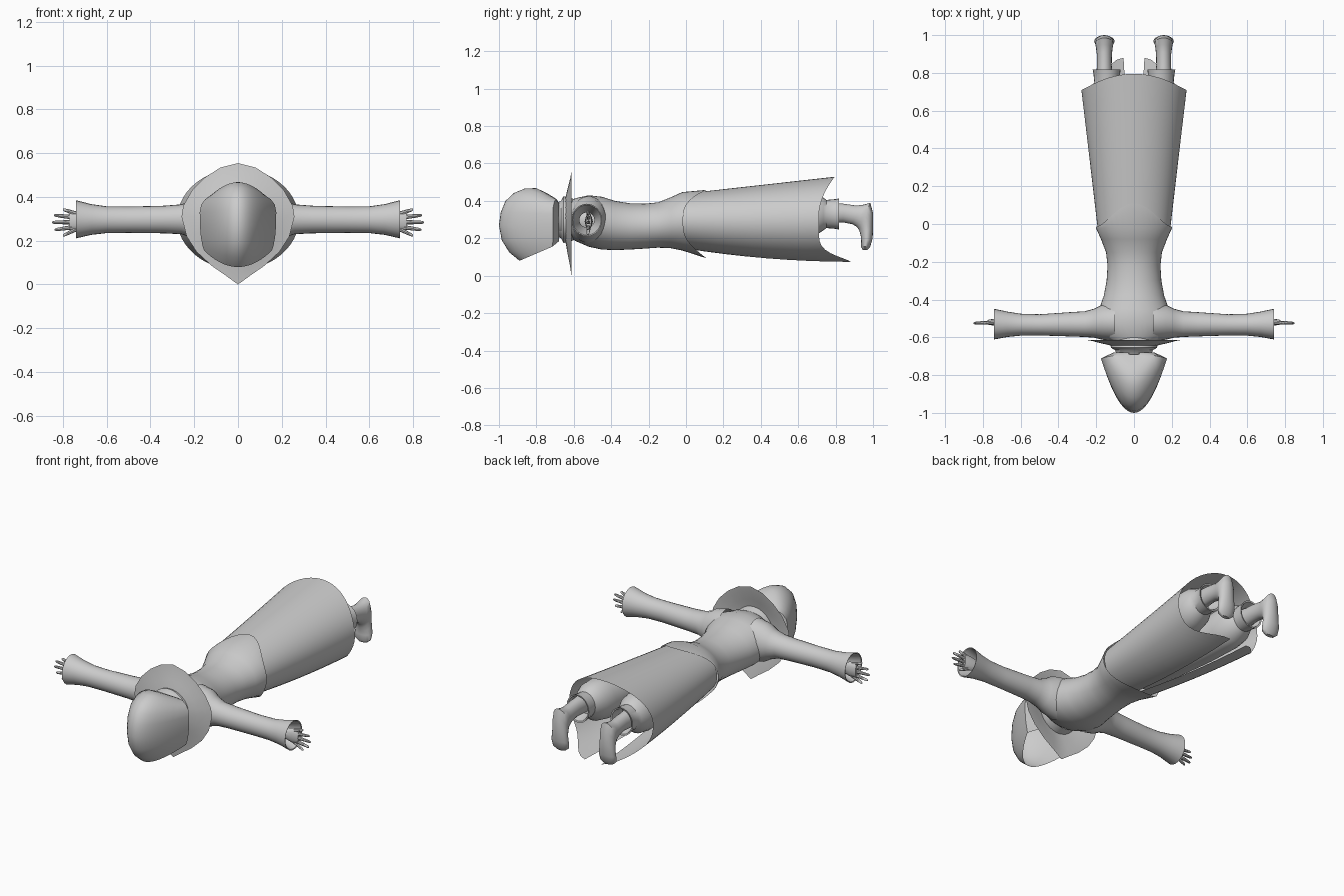
import bpy, bmesh, math
from mathutils import Vector as V


def make(name, rows, closed=True, caps=(), mirror=False, angle=40):
    """Skin equal-length rows of points into one surface."""
    bm = bmesh.new()
    vr = [[bm.verts.new(p) for p in r] for r in rows]
    n = len(vr[0])
    for a, b in zip(vr, vr[1:]):
        for i in range(n if closed else n - 1):
            j = (i + 1) % n
            bm.faces.new((a[i], a[j], b[j], b[i]))
    for c in caps:
        bm.faces.new(vr[c])
    bmesh.ops.remove_doubles(bm, verts=bm.verts, dist=0.0005)
    bmesh.ops.recalc_face_normals(bm, faces=bm.faces)
    me = bpy.data.meshes.new(name)
    bm.to_mesh(me)
    bm.free()
    ob = bpy.data.objects.new(name, me)
    bpy.context.collection.objects.link(ob)
    bpy.ops.object.select_all(action='DESELECT')
    ob.select_set(True)
    bpy.context.view_layer.objects.active = ob
    bpy.ops.object.shade_smooth_by_angle(angle=math.radians(angle))
    if mirror:
        ob.modifiers.new("mirror", 'MIRROR').use_mirror_merge = False
    return ob


def ring(c, u, v, n=24):
    c, u, v = V(c), V(u), V(v)
    return [c + u * math.cos(t) + v * math.sin(t)
            for t in (2 * math.pi * i / n for i in range(n))]


def body_ring(y, hw, lo, hi, n=40):
    return ring((0, y, (lo + hi) / 2), (hw, 0, 0), (0, 0, (hi - lo) / 2), n)


# Jacket torso with pointed hem front and back
torso = [body_ring(*s) for s in [
    (-.625, .11, .21, .40), (-.59, .18, .185, .415), (-.52, .20, .155, .43),
    (-.45, .185, .14, .422), (-.38, .16, .137, .40), (-.30, .145, .14, .387),
    (-.22, .14, .145, .385), (-.15, .148, .15, .392), (-.08, .175, .147, .42),
    (-.02, .202, .135, .447)]]
hem = []
for i, p in enumerate(torso[-1]):
    s = math.sin(2 * math.pi * i / 40)
    q = p.copy()
    q.y += .005 + .125 * abs(s) ** 3.5
    q.z += -.042 * abs(s) ** 4 if s < 0 else .012 * s ** 4
    hem.append(q)
make("jacket", torso + [hem])

# Long skirt, split down the front, with a curved hem
rows = []
NA, NV = 48, 8
for k in range(NV + 1):
    row = []
    for i in range(NA + 1):
        f = i / NA
        base = -math.pi / 2 + 2 * math.pi * f
        s = math.sin(base)
        end = .71 + (.085 * s * s if s > 0 else .17 * abs(s) ** 7)
        y = -.02 + (end + .02) * k / NV
        hw = .195 + .118 * y
        lo = .145 - .16 * y + .085 * y * y
        hi = .44 + .112 * y
        gap = (.003 + .06 * max(y, 0)) / hw
        a = -math.pi / 2 + gap + (2 * math.pi - 2 * gap) * f
        row.append((hw * math.cos(a), y, (lo + hi) / 2 + (hi - lo) / 2 * math.sin(a)))
    rows.append(row)
make("skirt", rows, closed=False)

# Neck band
make("neck", [body_ring(*s) for s in [
    (-.60, .115, .19, .41), (-.635, .125, .18, .42), (-.655, .122, .175, .425),
    (-.668, .10, .20, .40), (-.70, .09, .215, .385)]])

# Flat egg-shaped shoulder cape
half = [(0, .555), (.08, .535), (.15, .49), (.21, .43), (.25, .36), (.258, .31),
        (.235, .22), (.19, .15), (.12, .085), (.055, .04), (0, 0)]
outline = half + [(-x, z) for x, z in half[-2:0:-1]]
rows = []
for f, y in ((1, -.613), (.75, -.619), (.4, -.632), (0, -.645)):
    row = []
    for x, z in outline:
        d = V((x, z - .3)).normalized() * .115
        row.append((x * f + d.x * (1 - f), y, z * f + (.3 + d.y) * (1 - f)))
    rows.append(row)
make("shoulder_cape", rows)

# Hood: stacked pointed arches from the peak over the crown to the nape
arches = [  # apex y, apex z, end y, end z, half width
    (-.89, .08, -.715, .155, .155), (-.945, .125, -.712, .18, .163),
    (-.985, .19, -.712, .22, .17), (-1.0, .27, -.712, .27, .174),
    (-.99, .34, -.712, .33, .175), (-.965, .40, -.71, .365, .168),
    (-.92, .442, -.705, .39, .15), (-.86, .467, -.70, .405, .125),
    (-.80, .468, -.695, .41, .095), (-.74, .44, -.69, .408, .06),
    (-.692, .405, -.688, .403, .03)]
rows = []
for ay, az, ey, ez, w in arches:
    arc = []
    for i in range(-10, 11):
        s = i / 10
        f = abs(s) ** 2
        arc.append((w * s, ay + (ey - ay) * f, az + (ez - az) * f))
    lip = (w * .62, -.68, .3 + (ez - .3) * .8)
    rows.append([(-lip[0], lip[1], lip[2])] + arc + [lip])
make("hood", rows, closed=False)

# Sleeves with flared, turned-in cuffs
sleeve = [(.10, -.52, .10, .30, .125), (.17, -.52, .092, .30, .11),
          (.21, -.525, .077, .298, .085), (.26, -.53, .068, .298, .068),
          (.34, -.531, .064, .297, .063), (.50, -.534, .056, .296, .06),
          (.60, -.533, .058, .296, .061), (.67, -.531, .067, .297, .07),
          (.74, -.53, .081, .298, .087), (.738, -.53, .076, .298, .081),
          (.67, -.53, .055, .298, .058), (.60, -.53, .04, .298, .04)]
make("sleeve", [ring((x, cy, cz), (0, ry, 0), (0, 0, rz))
                for x, cy, ry, cz, rz in sleeve], mirror=True)

# Hands: flat palm and five tapered fingers
make("palm", [ring((x, -.52, .29), (0, ry, 0), (0, 0, rz), 12) for x, ry, rz in
              [(.60, .022, .028), (.68, .02, .03), (.73, .019, .045),
               (.77, .014, .042)]], caps=(-1,), mirror=True)
for k, (z0, tx, tz) in enumerate([(.255, .80, .223), (.265, .838, .25), (.285, .85, .284),
                                  (.305, .842, .317), (.322, .80, .343)]):
    a, b = V((.735, -.52, z0)), V((tx, -.525, tz))
    make("finger_%d" % (k + 1),
         [ring(a.lerp(b, f), (0, r, 0), (0, 0, r), 8)
          for f, r in ((0, .011), (.6, .009), (.93, .007), (1, .003))],
         caps=(-1,), mirror=True)

# Baggy trouser legs gathered into open cuffs
leg = [(-.02, .085, .08, .30), (.20, .10, .092, .30), (.45, .12, .105, .31),
       (.62, .135, .108, .32), (.69, .14, .10, .325), (.735, .142, .078, .33),
       (.75, .143, .067, .33), (.80, .144, .071, .33), (.818, .145, .074, .33),
       (.816, .145, .066, .33), (.75, .148, .05, .333)]
make("trouser_leg", [ring((x, y, z), (r, 0, 0), (0, 0, r * 1.12)) for y, x, r, z in leg],
     mirror=True)

# Boots: slices running from instep to heel and sole
boot = [((.74, .28), (.74, .392), .046), ((.84, .285), (.84, .385), .039),
        ((.89, .275), (.91, .375), .04), ((.912, .262), (.95, .38), .044),
        ((.925, .245), (.985, .39), .048), ((.93, .23), (.999, .34), .047),
        ((.935, .21), (1.0, .26), .048), ((.937, .185), (.998, .20), .054),
        ((.935, .155), (.985, .155), .05), ((.945, .138), (.97, .137), .028)]
make("boot", [ring((.157, (a[0] + b[0]) / 2, (a[1] + b[1]) / 2), (w, 0, 0),
                   (0, (b[0] - a[0]) / 2, (b[1] - a[1]) / 2), 20) for a, b, w in boot],
     caps=(-1,), mirror=True)
